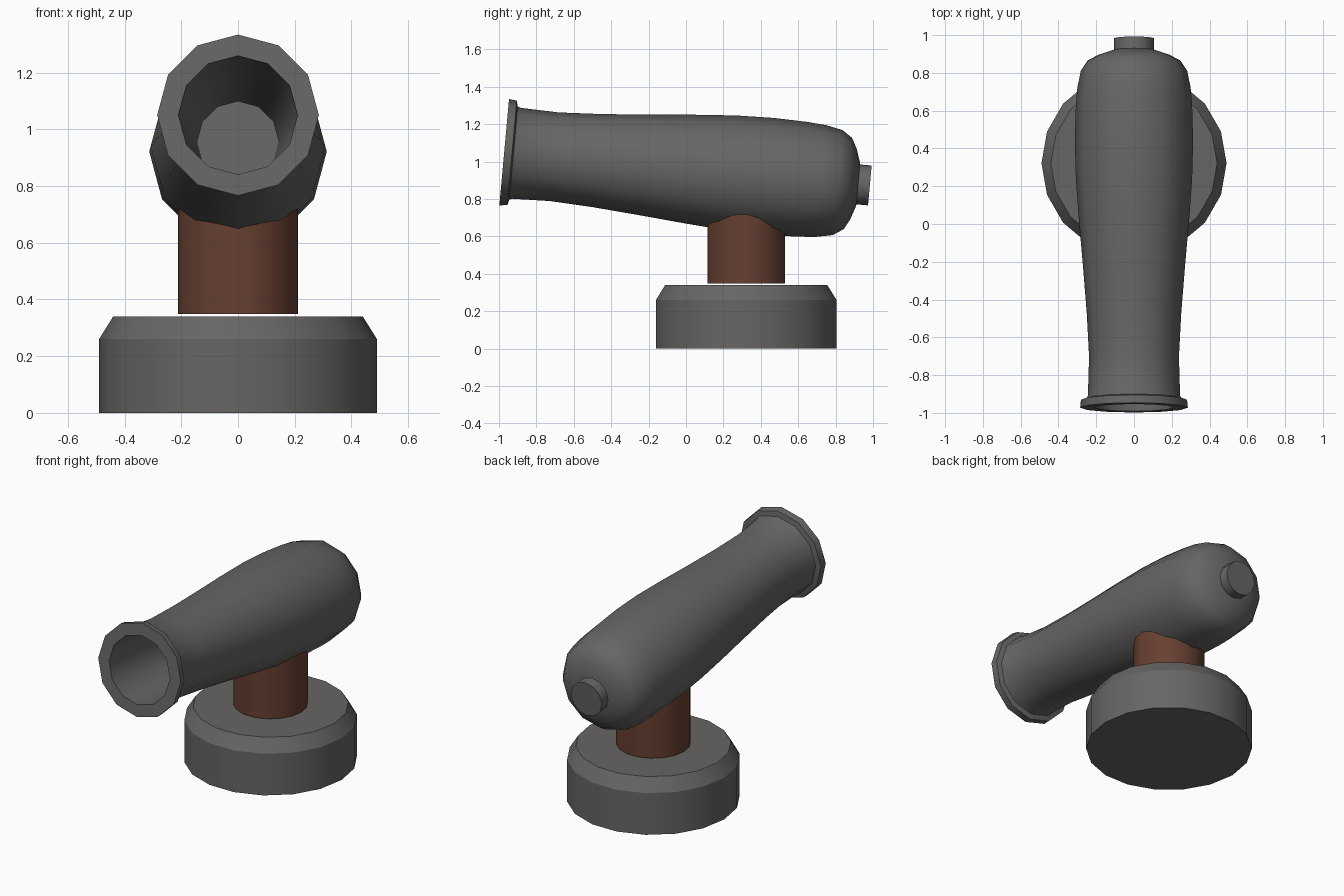
import bpy, bmesh, math
from mathutils import Matrix, Vector

if "Cube" in bpy.data.objects:
    bpy.data.objects.remove(bpy.data.objects["Cube"])


def material(name, rgb):
    m = bpy.data.materials.new(name)
    m.diffuse_color = (*rgb, 1.0)
    m.use_nodes = True
    m.node_tree.nodes["Principled BSDF"].inputs["Base Color"].default_value = m.diffuse_color
    return m


iron = material("dark grey iron", (0.135, 0.132, 0.129))
wood = material("reddish brown wood", (0.133, 0.050, 0.030))


def lathe(name, profile, sides, matrix, mat, smooth_angle):
    """Spin (radius, height) points round local z; radius 0 makes a pole."""
    bm = bmesh.new()
    rings = []
    for r, h in profile:
        if r == 0:
            rings.append([bm.verts.new((0, 0, h))] * sides)
        else:
            rings.append([bm.verts.new((r * math.cos(2 * math.pi * i / sides),
                                        r * math.sin(2 * math.pi * i / sides), h))
                          for i in range(sides)])
    for a, b in zip(rings, rings[1:]):
        for i in range(sides):
            j = (i + 1) % sides
            corners = list(dict.fromkeys((a[i], a[j], b[j], b[i])))
            bm.faces.new(corners)
    bmesh.ops.recalc_face_normals(bm, faces=bm.faces)
    bm.transform(matrix)
    mesh = bpy.data.meshes.new(name)
    bm.to_mesh(mesh)
    bm.free()
    mesh.materials.append(mat)
    ob = bpy.data.objects.new(name, mesh)
    bpy.context.collection.objects.link(ob)
    bpy.ops.object.select_all(action='DESELECT')
    ob.select_set(True)
    bpy.context.view_layer.objects.active = ob
    bpy.ops.object.shade_smooth_by_angle(angle=math.radians(smooth_angle))
    return ob


# round base with a chamfered top rim
stand = Matrix.Translation((0, 0.322, 0))
lathe("base", [(0, 0), (0.49, 0), (0.49, 0.26), (0.44, 0.34), (0, 0.34)],
      18, stand, iron, 30)

# wooden post, its top buried in the barrel
lathe("post", [(0, 0.348), (0.211, 0.348), (0.211, 0.78), (0, 0.78)],
      18, stand, wood, 30)

# barrel axis runs back and slightly down from the muzzle
tilt = math.radians(5.2)
aim = Matrix.Translation((0, -0.972, 1.05)) @ Matrix.Rotation(-math.pi / 2 - tilt, 4, 'X')

# hollow barrel: bore, muzzle ring, body and rounded breech
barrel_profile = [
    (0, 1.05), (0.145, 1.05), (0.21, 0.0),
    (0.285, 0.0), (0.281, 0.042), (0.25, 0.05), (0.244, 0.065),
    (0.238, 0.27), (0.25, 0.50), (0.27, 0.75), (0.292, 1.00),
    (0.308, 1.22), (0.313, 1.42), (0.308, 1.60), (0.300, 1.70),
    (0.282, 1.79), (0.245, 1.845), (0.19, 1.875), (0.115, 1.90), (0, 1.90)]
lathe("barrel", barrel_profile, 12, aim, iron, 40)

# breech knob
lathe("breech_knob", [(0, 1.88), (0.107, 1.88), (0.107, 1.963), (0, 1.963)],
      12, aim, iron, 40)
